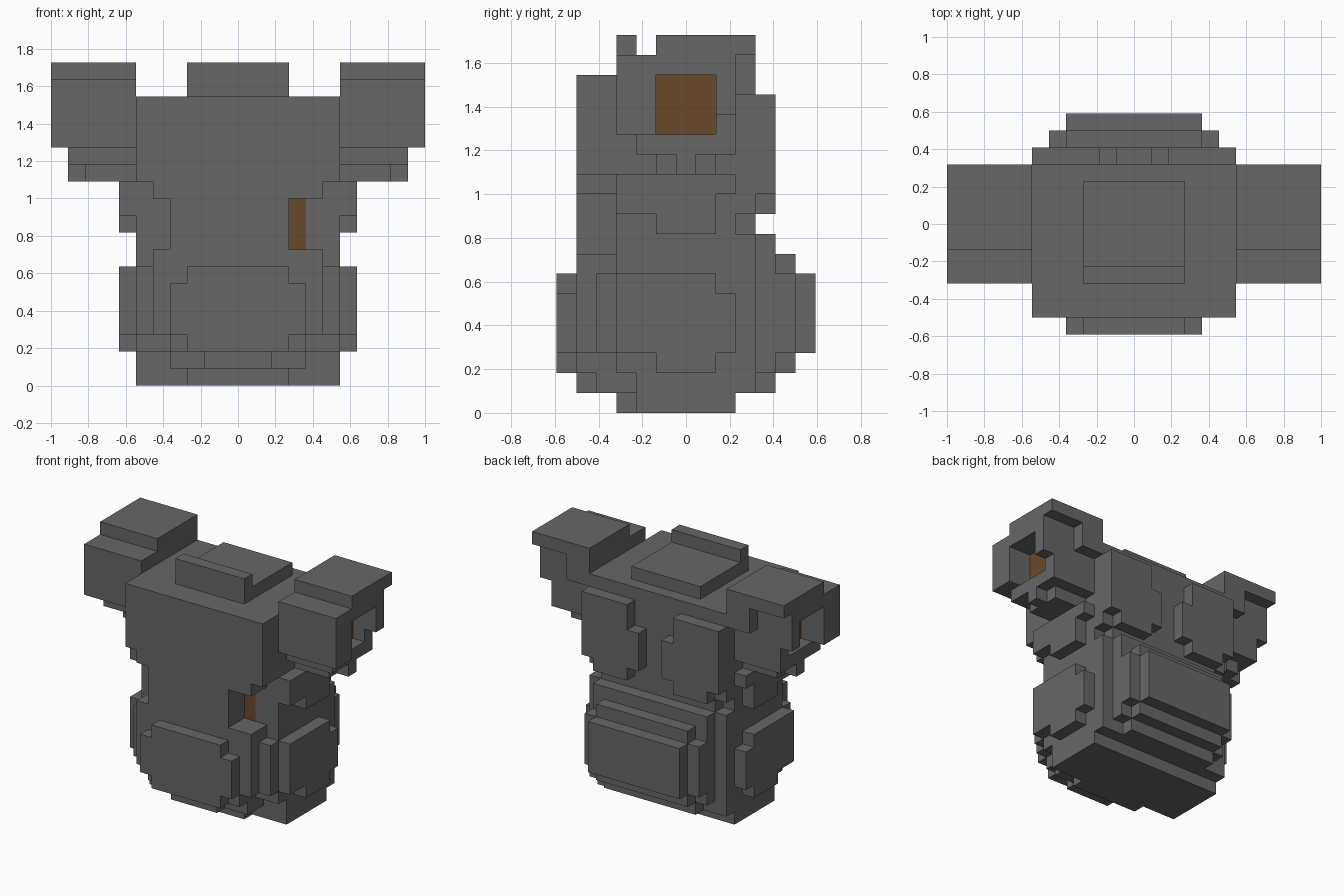
import bpy, bmesh

cube = bpy.data.objects.get("Cube")
if cube:
    bpy.data.objects.remove(cube)

U = 1 / 11  # block size
owner = {}  # block position -> part name


def material(name, rgb):
    m = bpy.data.materials.new(name)
    m.use_nodes = True
    m.diffuse_color = (*rgb, 1)
    m.node_tree.nodes["Principled BSDF"].inputs["Base Color"].default_value = (*rgb, 1)
    return m


MATS = [material("dark_grey", (0.135, 0.135, 0.135)),
        material("brown", (0.147, 0.068, 0.025))]


def blocks(xs, ys, zs, mirror=True):
    """All block positions in a box, with their mirror images."""
    right = {(x, y, z) for x in range(*xs) for y in range(*ys) for z in range(*zs)}
    return right | {(-1 - x, y, z) for x, y, z in right} if mirror else right


def fill(part, xs, ys, zs):
    for c in blocks(xs, ys, zs):
        owner.setdefault(c, part)


def body_slice(part, ys, z, *steps):
    """Centred slice stacked upwards from z in steps of (half width, top)."""
    for half, top in steps:
        fill(part, (0, half), ys, (z, top))
        z = top


def side_slice(part, xs, z, *steps):
    """Mirrored pair of slices stacked upwards in steps of (y from, y to, top)."""
    for y0, y1, top in steps:
        fill(part, xs, (y0, y1), (z, top))
        z = top


# Body, from belly to back
body_slice("belly_plate", (0, 1), 2, (3, 3), (4, 6), (3, 7))
body_slice("chest_front", (1, 3), 2, (4, 3), (5, 8), (4, 11), (5, 12), (6, 17))
fill("chest_front", (5, 6), (2, 3), (3, 7))
body_slice("front_skirt", (1, 2), 1, (2, 2))
body_slice("front_skirt", (2, 3), 1, (4, 2))
body_slice("torso", (3, 4), 0, (3, 1), (4, 2), (6, 17))
body_slice("torso", (4, 9), 0, (6, 17))
body_slice("torso", (9, 10), 1, (6, 9), (5, 10), (6, 17))
body_slice("neck_collar", (3, 4), 17, (3, 19))
body_slice("neck_collar", (4, 9), 17, (3, 18))
body_slice("lower_back", (10, 11), 1, (4, 2), (5, 9))
body_slice("lower_back", (11, 12), 2, (4, 3), (5, 7), (4, 8))
body_slice("lower_back", (12, 13), 3, (4, 7))

# Shoulder blades
fill("shoulder_blades", (2, 5), (10, 11), (10, 11))
fill("shoulder_blades", (2, 6), (10, 11), (11, 16))
fill("shoulder_blades", (1, 2), (10, 11), (11, 14))

# Sides
side_slice("hip_plates", (6, 7), 2, (5, 8, 3), (3, 9, 6), (3, 8, 7))
side_slice("side_ribs", (6, 7), 9, (5, 8, 10), (3, 8, 11), (3, 9, 12))
side_slice("armpits", (6, 9), 12, (5, 8, 13), (4, 9, 14))
side_slice("armpits", (9, 10), 12, (6, 7, 13), (4, 9, 14))
side_slice("shoulders", (6, 11), 14, (3, 9, 18), (5, 10, 19))
side_slice("shoulders", (6, 8), 16, (9, 10, 18))

# Arm sockets, and a notch on the left of the waist only
carved = (blocks((9, 11), (5, 8), (14, 17)) | blocks((10, 11), (8, 9), (14, 15))
          | blocks((3, 4), (1, 3), (8, 11), False))
for c in carved:
    owner.pop(c, None)
brown = blocks((8, 9), (5, 8), (14, 17)) | blocks((3, 4), (3, 4), (8, 11), False)


def build(part):
    """Skin the outer sides of one part's blocks and merge flat areas."""
    bm = bmesh.new()
    verts = {}

    def vert(p):
        if p not in verts:
            verts[p] = bm.verts.new((p[0] * U, (p[1] - 6.5) * U, p[2] * U))
        return verts[p]

    for c in [c for c, name in owner.items() if name == part]:
        for axis in range(3):
            a, b = (axis + 1) % 3, (axis + 2) % 3
            for side in (0, 1):
                n = list(c)
                n[axis] += 2 * side - 1
                if tuple(n) in owner:
                    continue
                quad = []
                for da, db in ((0, 0), (1, 0), (1, 1), (0, 1)):
                    p = list(c)
                    p[axis] += side
                    p[a] += da
                    p[b] += db
                    quad.append(vert(tuple(p)))
                face = bm.faces.new(quad if side else quad[::-1])
                face.material_index = int(c in brown)
    bmesh.ops.dissolve_limit(bm, angle_limit=0.01, verts=bm.verts[:], edges=bm.edges[:],
                             delimit={'MATERIAL'})
    mesh = bpy.data.meshes.new(part)
    bm.to_mesh(mesh)
    bm.free()
    for m in MATS:
        mesh.materials.append(m)
    bpy.context.collection.objects.link(bpy.data.objects.new(part, mesh))


for part in sorted(set(owner.values())):
    build(part)
